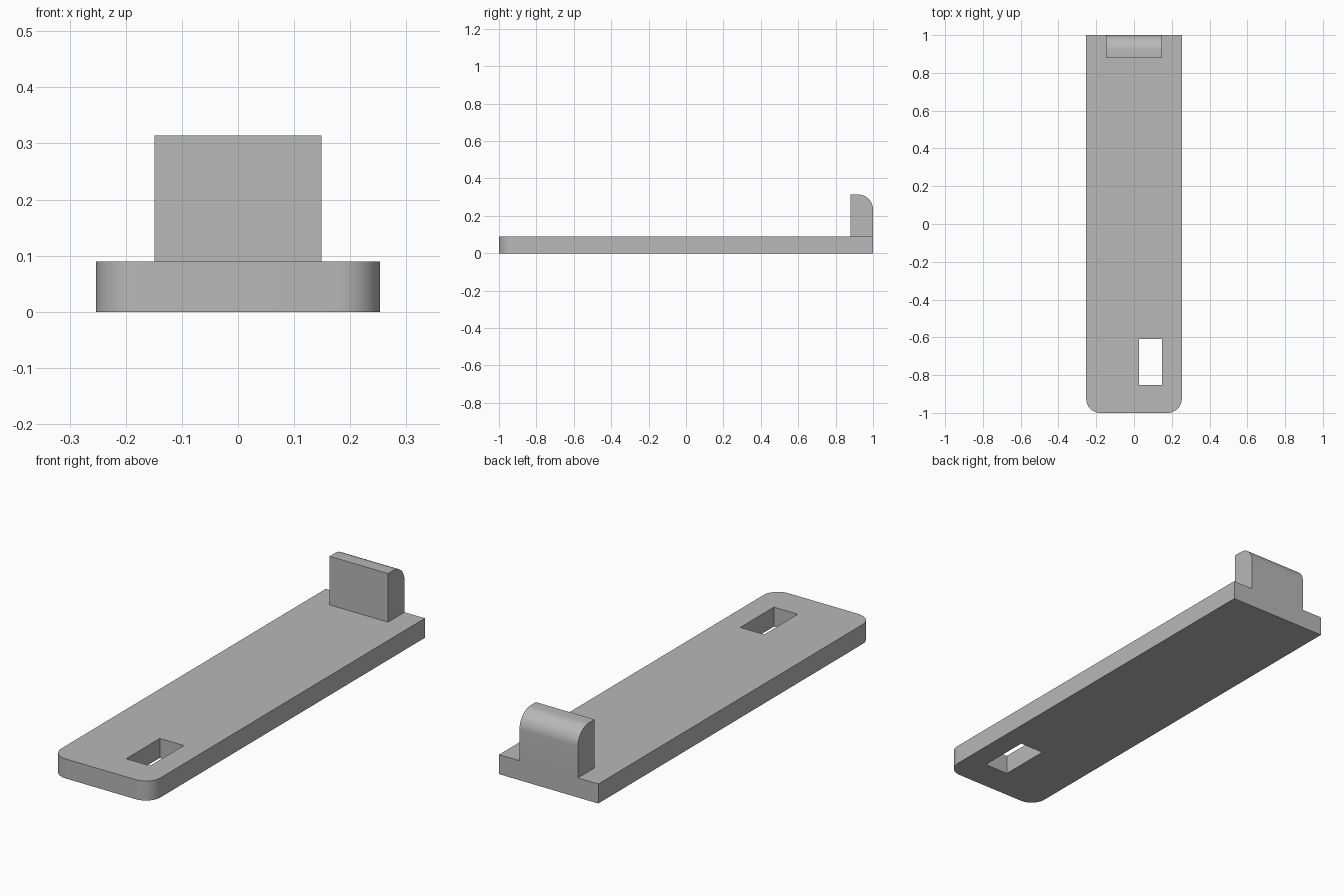
import bpy, bmesh, math
from mathutils import Vector

cube = bpy.data.objects.get("Cube")
if cube:
    bpy.data.objects.remove(cube, do_unlink=True)

grey = bpy.data.materials.new("plain grey")
grey.use_nodes = True
colour = (0.48, 0.48, 0.48, 1)
grey.diffuse_color = colour
grey.node_tree.nodes["Principled BSDF"].inputs["Base Color"].default_value = colour


def outline(corners, steps=16):
    """Closed outline from (u, v, radius) corners; a radius above 0 is rounded."""
    points = []
    for i, (u, v, r) in enumerate(corners):
        here = Vector((u, v))
        if r == 0:
            points.append(here)
            continue
        to_prev = (Vector(corners[i - 1][:2]) - here).normalized()
        to_next = (Vector(corners[(i + 1) % len(corners)][:2]) - here).normalized()
        centre = here + r * (to_prev + to_next)
        for k in range(steps + 1):
            a = math.pi / 2 * k / steps
            points.append(centre - r * (to_next * math.cos(a) + to_prev * math.sin(a)))
    return points


def prism(name, loops, low, high, place):
    """Solid between low and high; the first loop is the rim, the rest are holes."""
    bm = bmesh.new()
    caps = {low: [], high: []}
    for loop in loops:
        rings = {h: [bm.verts.new(place(p.x, p.y, h)) for p in loop] for h in caps}
        n = len(loop)
        for h, ring in rings.items():
            caps[h] += [bm.edges.new((ring[i], ring[(i + 1) % n])) for i in range(n)]
        a, b = rings[low], rings[high]
        for i in range(n):
            j = (i + 1) % n
            bm.faces.new((a[i], a[j], b[j], b[i]))
    for edges in caps.values():
        bmesh.ops.triangle_fill(bm, edges=edges, use_beauty=True)
    bmesh.ops.recalc_face_normals(bm, faces=bm.faces[:])
    mesh = bpy.data.meshes.new(name)
    bm.to_mesh(mesh)
    bm.free()
    mesh.materials.append(grey)
    obj = bpy.data.objects.new(name, mesh)
    bpy.context.collection.objects.link(obj)
    bpy.ops.object.select_all(action="DESELECT")
    obj.select_set(True)
    bpy.context.view_layer.objects.active = obj
    bpy.ops.object.shade_smooth_by_angle(angle=math.radians(30))
    return obj


half_width, thickness, radius = 0.253, 0.09, 0.075

# Flat plate with rounded front corners and an off-centre slot
rim = outline([(-half_width, -1, radius), (half_width, -1, radius),
               (half_width, 1, 0), (-half_width, 1, 0)])
slot = outline([(0.027, -0.853, 0), (0.149, -0.853, 0),
                (0.149, -0.608, 0), (0.027, -0.608, 0)])
prism("base_plate", [rim, slot], 0, thickness, lambda u, v, h: (u, v, h))

# Upright tab at the back edge, its top rounded towards the back
tab = outline([(0.88, thickness, 0), (1, thickness, 0),
               (1, 0.314, 0.08), (0.88, 0.314, 0)])
prism("back_tab", [tab], -0.149, 0.149, lambda u, v, h: (h, u, v))
